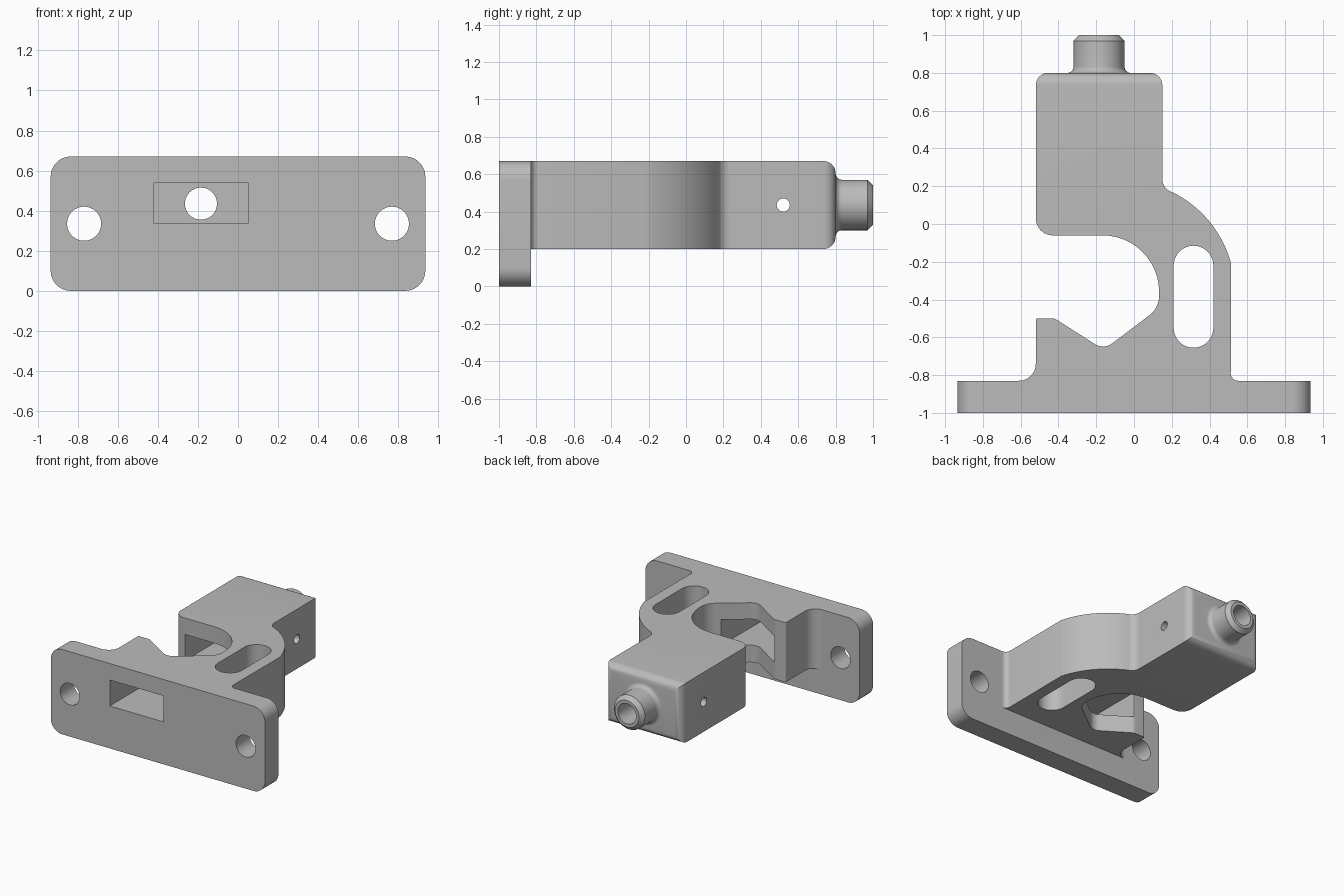
import bpy, bmesh, math
from mathutils import Vector

cube = bpy.data.objects.get("Cube")
if cube:
    bpy.data.objects.remove(cube, do_unlink=True)

grey = bpy.data.materials.new("plain grey")
grey.use_nodes = True
colour = (0.5, 0.5, 0.5, 1)
grey.diffuse_color = colour
grey.node_tree.nodes["Principled BSDF"].inputs["Base Color"].default_value = colour

AXES = {"x": lambda u, v, w: (w, u, v),
        "y": lambda u, v, w: (u, w, v),
        "z": lambda u, v, w: (u, v, w)}


def rounded(corners, steps=12):
    """Outline from (u, v, radius) corners."""
    out = []
    for i, (u, v, r) in enumerate(corners):
        p = Vector((u, v))
        if r == 0:
            out.append(p)
            continue
        a = (Vector(corners[i - 1][:2]) - p).normalized()
        b = (Vector(corners[(i + 1) % len(corners)][:2]) - p).normalized()
        half = a.angle(b) / 2
        centre = p + (a + b).normalized() * r / math.sin(half)
        start = (p + a * r / math.tan(half) - centre).normalized()
        end = (p + b * r / math.tan(half) - centre).normalized()
        sweep = start.angle(end)
        for k in range(steps + 1):
            t = sweep * k / steps
            arm = start * math.sin(sweep - t) + end * math.sin(t)
            out.append(centre + arm * r / math.sin(sweep))
    return out


def box_outline(u0, u1, v0, v1, r=0):
    return rounded([(u0, v0, r), (u1, v0, r), (u1, v1, r), (u0, v1, r)])


def circle(u, v, r, n=48):
    return [(u + r * math.cos(math.tau * k / n), v + r * math.sin(math.tau * k / n))
            for k in range(n)]


def make_object(name, bm):
    bmesh.ops.recalc_face_normals(bm, faces=bm.faces)
    mesh = bpy.data.meshes.new(name)
    bm.to_mesh(mesh)
    bm.free()
    mesh.materials.append(grey)
    obj = bpy.data.objects.new(name, mesh)
    bpy.context.collection.objects.link(obj)
    return obj


def prism(name, outline, axis, w0, w1, bevel_y=None):
    bm = bmesh.new()
    place = AXES[axis]
    rings = [[bm.verts.new(place(p[0], p[1], w)) for p in outline] for w in (w0, w1)]
    n = len(outline)
    bm.faces.new(rings[0])
    bm.faces.new(rings[1])
    for i in range(n):
        j = (i + 1) % n
        bm.faces.new((rings[0][i], rings[0][j], rings[1][j], rings[1][i]))
    bmesh.ops.recalc_face_normals(bm, faces=bm.faces)
    if bevel_y is not None:
        edges = [e for e in bm.edges if all(abs(v.co.y - bevel_y) < 1e-4 for v in e.verts)]
        bmesh.ops.bevel(bm, geom=edges, offset=0.065, segments=8, profile=0.5,
                        affect="EDGES")
    return make_object(name, bm)


def lathe_y(name, profile, x, z, n=48):
    """Closed solid turned about an axis along y, from (radius, y) points."""
    bm = bmesh.new()
    rings = [[bm.verts.new((u, y, v)) for u, v in circle(x, z, r, n)] for r, y in profile]
    for a, b in zip(rings, rings[1:]):
        for i in range(n):
            j = (i + 1) % n
            bm.faces.new((a[i], a[j], b[j], b[i]))
    bm.faces.new(rings[0])
    bm.faces.new(rings[-1])
    return make_object(name, bm)


def combine(target, tool, operation):
    mod = target.modifiers.new(tool.name, "BOOLEAN")
    mod.operation = operation
    mod.solver = "EXACT"
    mod.object = tool
    tool.hide_render = True
    bpy.context.view_layer.objects.active = target
    bpy.ops.object.modifier_apply(modifier=mod.name)
    bpy.data.objects.remove(tool, do_unlink=True)


# Hooked body: jaw, V-shaped throat, block and curved shoulder
shoulder = [(-0.06 + 0.595 * math.cos(math.radians(a)),
             -0.365 + 0.595 * math.sin(math.radians(a)), 0) for a in range(63, 14, -3)]
body_outline = rounded([
    (-0.70, -0.90, 0), (-0.70, -0.83, 0), (-0.52, -0.83, 0.09),
    (-0.52, -0.50, 0.01), (-0.42, -0.50, 0.05), (-0.16, -0.666, 0.08),
    (0.133, -0.444, 0.13), (0.133, -0.06, 0.30), (-0.52, -0.06, 0.09),
    (-0.52, 0.80, 0), (0.15, 0.80, 0), (0.15, 0.19, 0.07),
    *shoulder, (0.512, -0.83, 0.04), (0.60, -0.83, 0), (0.60, -0.90, 0)])
bracket = prism("bracket", body_outline, "z", 0.20, 0.67, bevel_y=0.80)

# Mounting plate
plate = prism("mounting_plate", box_outline(-0.935, 0.935, 0, 0.67, 0.10), "y", -1.0, -0.83)
combine(bracket, plate, "UNION")

# Nozzle with flared foot and chamfered tip
CX, CZ = -0.185, 0.435
foot = [(0.168 - 0.033 * math.sin(t * math.pi / 12), 0.833 - 0.033 * math.cos(t * math.pi / 12))
        for t in range(7)]
nozzle = lathe_y("nozzle", [(0.168, 0.74), *foot, (0.135, 0.97), (0.105, 1.0)], CX, CZ)
combine(bracket, nozzle, "UNION")

# Openings: bar channel, bore, oval slot, pin hole and screw holes
cutters = [
    prism("bar_channel", box_outline(-0.42, 0.05, 0.335, 0.54), "y", -1.1, 0.66),
    prism("bore", circle(CX, CZ, 0.08), "y", 0.5, 1.1),
    prism("oval_slot", box_outline(0.21, 0.42, -0.655, -0.115, 0.1049), "z", 0.1, 0.8),
    prism("pin_hole", circle(0.52, CZ, 0.035, 24), "x", -0.7, 0.4)]
for side in (-1, 1):
    cutters.append(prism("screw_hole", circle(side * 0.768, 0.335, 0.085), "y", -1.1, -0.7))
for cutter in cutters:
    combine(bracket, cutter, "DIFFERENCE")

# Smooth curves, keep hard edges
bpy.ops.object.select_all(action="DESELECT")
bracket.select_set(True)
bpy.context.view_layer.objects.active = bracket
bpy.ops.object.shade_smooth_by_angle(angle=math.radians(25))
